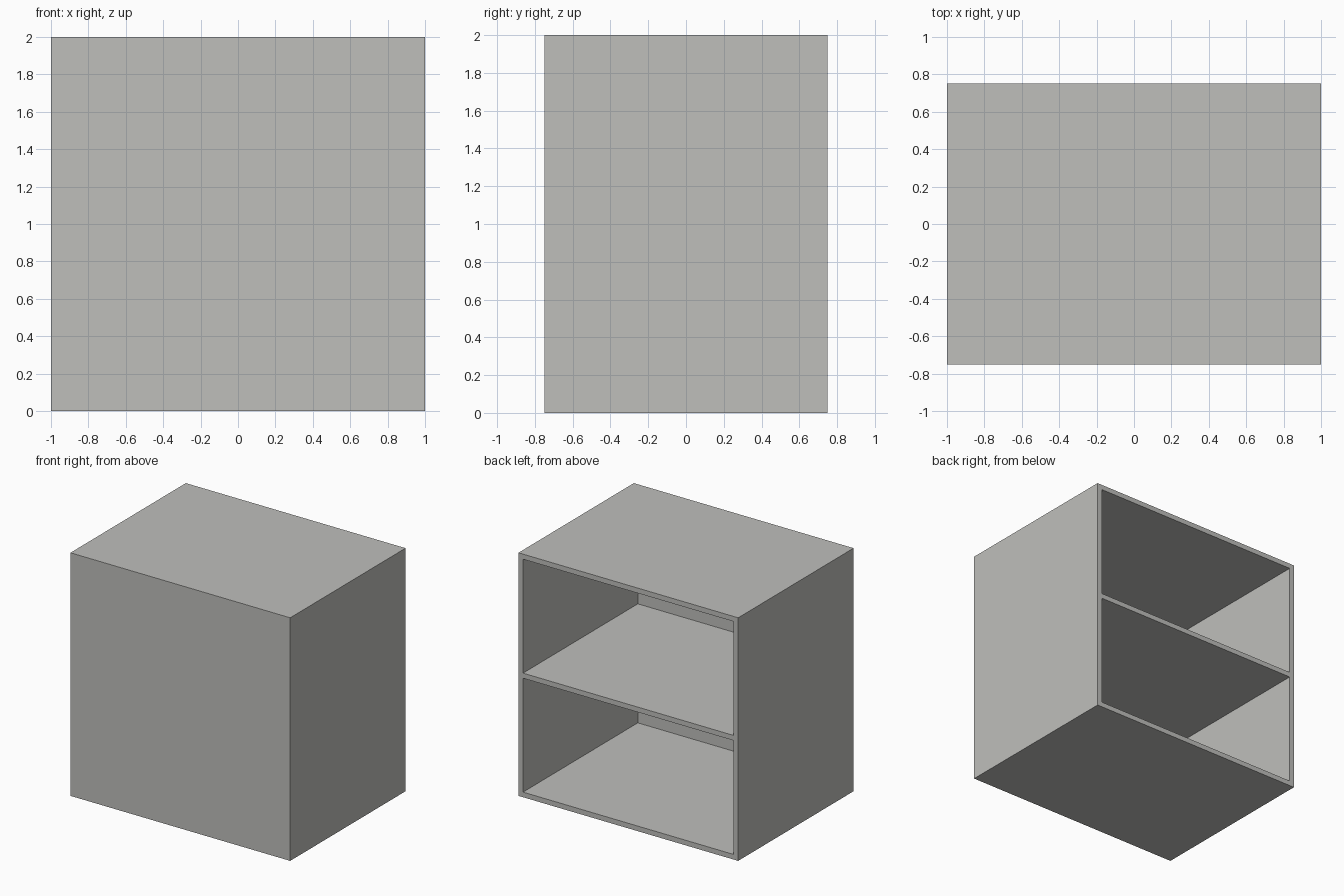
import bpy

cube = bpy.data.objects.get("Cube")
if cube:
    bpy.data.objects.remove(cube, do_unlink=True)

W, D, H = 2.0, 1.5, 2.0   # overall size
T = 0.042                 # board thickness
P = 0.008                 # thin front panel

grey = bpy.data.materials.new("warm_grey")
grey.use_nodes = True
colour = (0.52, 0.52, 0.50, 1)
grey.diffuse_color = colour
bsdf = next(n for n in grey.node_tree.nodes if n.type == 'BSDF_PRINCIPLED')
bsdf.inputs["Base Color"].default_value = colour
bsdf.inputs["Roughness"].default_value = 0.8


def board(name, size, centre):
    """Add a flat-shaded box with real dimensions."""
    bpy.ops.mesh.primitive_cube_add(size=1, location=centre)
    ob = bpy.context.object
    ob.name = ob.data.name = name
    for v in ob.data.vertices:
        v.co = [c * s for c, s in zip(v.co, size)]
    ob.data.materials.append(grey)
    return ob


depth, mid_y = D - P, P / 2

# Upright sides
for name, side in (("left_side", 1), ("right_side", -1)):
    board(name, (T, depth, H), (side * (W - T) / 2, mid_y, H / 2))

# Horizontal boards between the sides
for name, z in (("bottom_board", T / 2), ("middle_shelf", H / 2), ("top_board", H - T / 2)):
    board(name, (W - 2 * T, depth, T), (0, mid_y, z))

# Closed front; the compartments open to the rear
board("front_panel", (W, P, H), (0, (P - D) / 2, H / 2))
